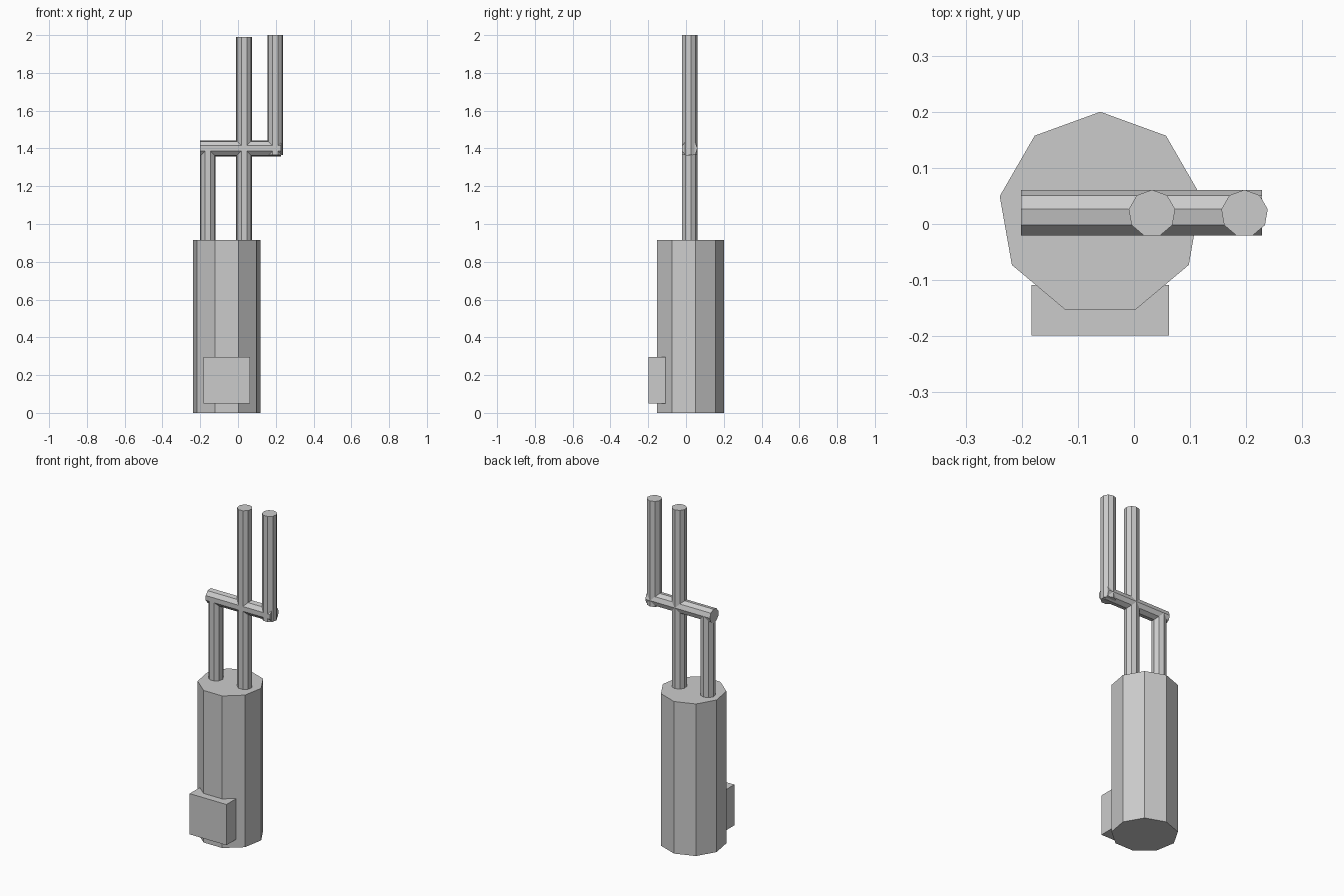
import bpy
from math import pi

if "Cube" in bpy.data.objects:
    bpy.data.objects.remove(bpy.data.objects["Cube"])

SIDES = 9
PIPE_R = 0.042
PIPE_Y = 0.019


def cylinder(name, radius, start, end, x, y):
    """Upright nine-sided cylinder from z = start to z = end."""
    bpy.ops.mesh.primitive_cylinder_add(
        vertices=SIDES, radius=radius, depth=end - start,
        location=(x, y, (start + end) / 2))
    bpy.context.object.name = name
    return bpy.context.object


# Tank body
cylinder("tank", 0.182, 0, 0.915, -0.06, 0.018)

# Control box on the front of the tank
bpy.ops.mesh.primitive_cube_add(size=1, location=(-0.06, -0.154, 0.173))
box = bpy.context.object
box.name = "control_box"
box.dimensions = (0.245, 0.09, 0.245)

# Upright pipes
for name, x, start, end in (
        ("left_pipe", -0.16, 0.90, 1.40),
        ("middle_pipe", 0.032, 0.90, 1.99),
        ("right_pipe", 0.197, 1.365, 2.0)):
    cylinder(name, PIPE_R, start, end, x, PIPE_Y)

# Horizontal connecting pipe
bpy.ops.mesh.primitive_cylinder_add(
    vertices=SIDES, radius=PIPE_R, depth=0.429,
    location=(0.0135, PIPE_Y, 1.40), rotation=(0, pi / 2, 0))
bpy.context.object.name = "cross_pipe"
